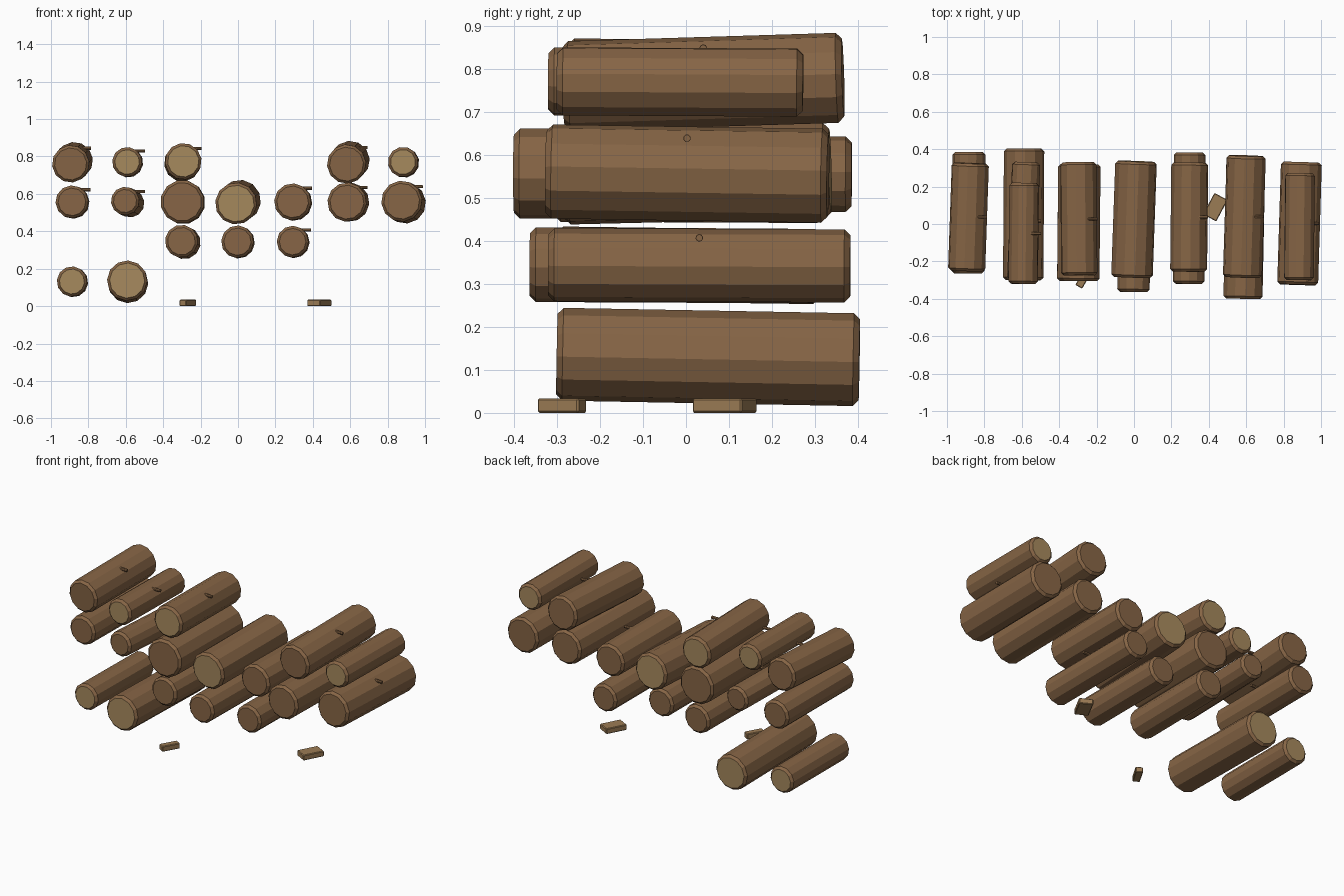
import bpy, bmesh, math, random
from mathutils import Vector, Matrix

if "Cube" in bpy.data.objects:
    bpy.data.objects.remove(bpy.data.objects["Cube"])

random.seed(4)


def mat(name, c):
    m = bpy.data.materials.new(name)
    m.diffuse_color = (*c, 1)
    m.use_nodes = True
    m.node_tree.nodes["Principled BSDF"].inputs["Base Color"].default_value = m.diffuse_color
    return m


bark = mat("bark", (0.24, 0.13, 0.06))
cut = mat("cut_wood", (0.38, 0.25, 0.11))
chip_mat = mat("chip_wood", (0.33, 0.2, 0.09))


def finish(name, bm, mats):
    me = bpy.data.meshes.new(name)
    bmesh.ops.recalc_face_normals(bm, faces=bm.faces)
    bm.to_mesh(me)
    bm.free()
    for m in mats:
        me.materials.append(m)
    ob = bpy.data.objects.new(name, me)
    bpy.context.collection.objects.link(ob)


def rod(name, a, b, r, bevel, sides, pale=False):
    """Faceted cylinder from a to b with chamfered ends."""
    d = b - a
    n = d.length
    roll = random.uniform(0, .5)
    bm = bmesh.new()
    rings = []
    for z, q in ((0, r - bevel), (bevel, r), (n - bevel, r), (n, r - bevel)):
        rings.append([bm.verts.new((q * math.cos(roll + math.tau * i / sides),
                                    q * math.sin(roll + math.tau * i / sides), z))
                      for i in range(sides)])
    for lo, hi in zip(rings, rings[1:]):
        for i in range(sides):
            j = (i + 1) % sides
            bm.faces.new((lo[i], lo[j], hi[j], hi[i]))
    for ring in (rings[0], rings[-1]):
        bm.faces.new(ring).material_index = int(pale)
    bm.transform(Matrix.Translation(a) @ d.to_track_quat('Z', 'Y').to_matrix().to_4x4())
    finish(name, bm, (bark, cut))


def log(row, col, r, front, back, marks="", lean=(.006, -.003)):
    """Log in a stacking grid; marks: p = pale ends, t = twig stub at mid length."""
    mid = Vector((col * .295, (front + back) / 2, .13 + row * .213))
    half = Vector((lean[0], back - front, lean[1])) / 2
    tag = f"row{row + 1}_col{col + 4}"
    rod("log_" + tag, mid - half, mid + half, r, .014, 12, "p" in marks)
    if "t" in marks:
        root = mid + Vector((.02, 0, .75 * r))
        rod("twig_" + tag, root, root + Vector((.05 + .3 * r, 0, 0)), .009, .001, 8)


# bottom row
log(0, -3, .081, -.23, .33, "p")
log(0, -2, .108, -.30, .403, "p", (.005, -.013))
# second row
log(1, -1, .088, -.30, .31, "", (.015, -.008))
log(1, 0, .087, -.363, .25)
log(1, 1, .085, -.32, .382, "t")
# third row
log(2, -3, .088, -.265, .385, "t")
log(2, -2, .076, -.30, .33, "t", (.028, -.012))
log(2, -1, .117, -.305, .32)
log(2, 0, .112, -.285, .335, "p", (.022, .015))
log(2, 1, .099, -.255, .328, "t")
log(2, 2, .105, -.40, .33, "t", (.015, 0))
log(2, 3, .110, -.325, .33, "t", (.02, -.01))
# top row
log(3, -3, .100, -.25, .325, "t", (.02, .018))
log(3, -2, .080, -.32, .22, "pt")
log(3, -1, .098, -.275, .33, "pt", (-.005, -.01))
log(3, 2, .105, -.285, .365, "t", (.02, .02))
log(3, 3, .081, -.30, .272, "p")


# wood chips lying on the ground
def chip(name, x, y, w, l, ang):
    bm = bmesh.new()
    bmesh.ops.create_cube(bm, size=1)
    bm.transform(Matrix.Translation((x, y, .017)) @ Matrix.Rotation(math.radians(ang), 4, 'Z')
                 @ Matrix.Diagonal((w, l, .034, 1)))
    bmesh.ops.bevel(bm, geom=bm.edges[:], offset=.004, segments=1, affect='EDGES')
    finish(name, bm, (chip_mat,))


chip("chip_left", -.268, -.288, .042, .11, -30)
chip("chip_right", .435, .09, .08, .13, -28)
